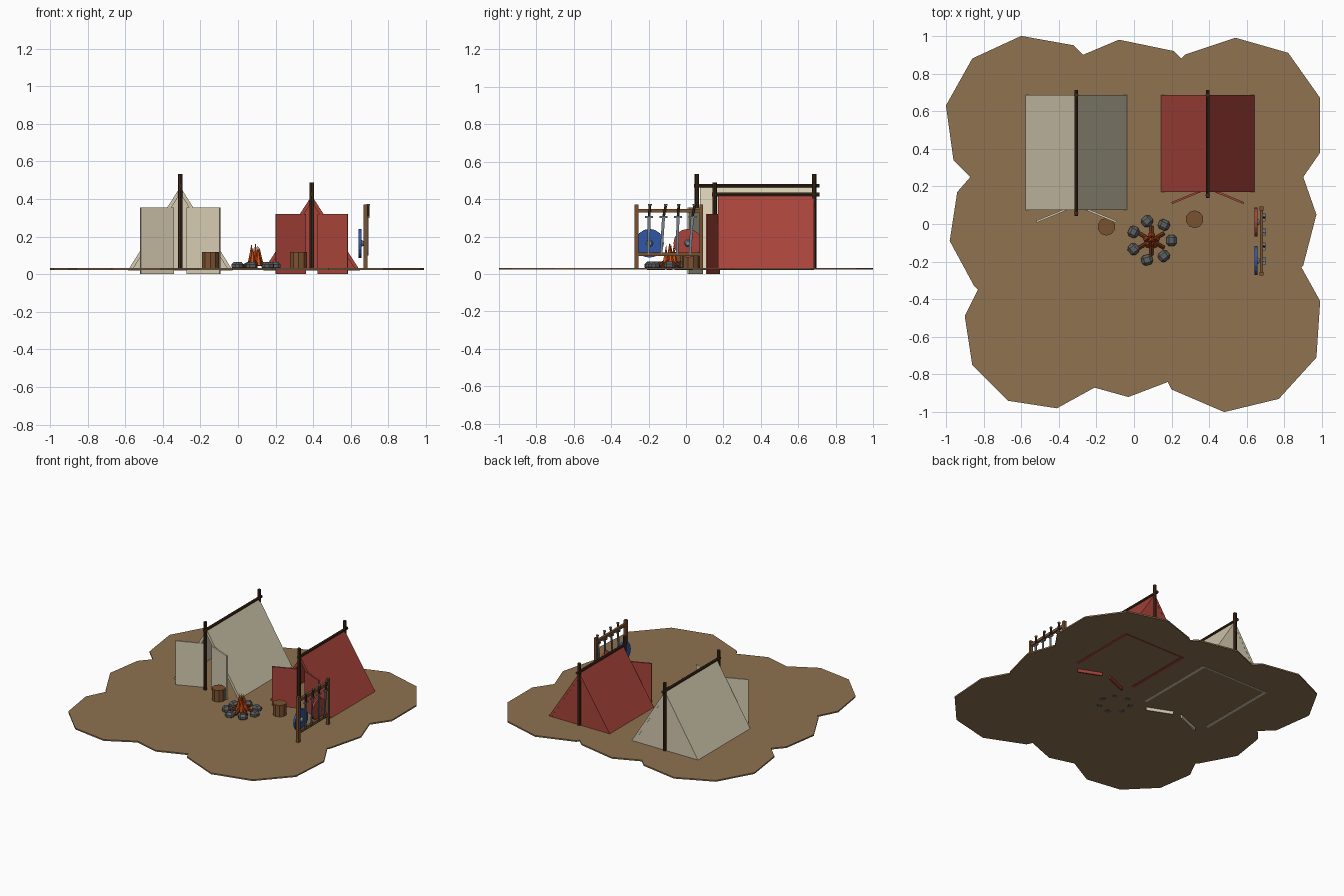
import bpy, bmesh, math
from mathutils import Vector, Matrix

cube = bpy.data.objects.get("Cube")
if cube:
    bpy.data.objects.remove(cube, do_unlink=True)


def material(name, hex_code):
    """Make one flat colour from an sRGB hex string."""
    srgb = [int(hex_code[i:i + 2], 16) / 255 for i in (0, 2, 4)]
    colour = [((c + 0.055) / 1.055) ** 2.4 for c in srgb] + [1]
    mat = bpy.data.materials.new(name)
    mat.use_nodes = True
    mat.diffuse_color = colour
    mat.node_tree.nodes["Principled BSDF"].inputs["Base Color"].default_value = colour
    return mat


SOIL = material("soil", "8E7250")
CANVAS = material("pale_canvas", "D6CCB2")
RED = material("red_cloth", "A8433A")
DARK = material("dark_wood", "422B1A")
WOOD = material("wood", "7A5230")
STONE = material("stone", "5F6062")
FLAME = material("flame", "DD5516")
EMBER = material("charred_log", "6E3318")
BLUE = material("blue_paint", "3157A8")
STEEL = material("steel", "78828C")


def finish(name, bm, mat):
    bmesh.ops.recalc_face_normals(bm, faces=bm.faces)
    mesh = bpy.data.meshes.new(name)
    bm.to_mesh(mesh)
    bm.free()
    mesh.materials.append(mat)
    obj = bpy.data.objects.new(name, mesh)
    bpy.context.collection.objects.link(obj)
    return obj


def box(name, centre, size, mat, turn=Matrix(), bevel=0):
    bm = bmesh.new()
    place = Matrix.Translation(centre) @ turn @ Matrix.Diagonal((*size, 1))
    bmesh.ops.create_cube(bm, size=1, matrix=place)
    if bevel:
        bmesh.ops.bevel(bm, geom=bm.edges[:], offset=bevel, segments=1, affect='EDGES')
    return finish(name, bm, mat)


def rod(name, start, end, radius, mat, tip=None, sides=8):
    """Cylinder or cone between two points."""
    start, end = Vector(start), Vector(end)
    axis = end - start
    turn = axis.to_track_quat('Z', 'Y').to_matrix().to_4x4()
    bm = bmesh.new()
    bmesh.ops.create_cone(bm, cap_ends=True, segments=sides, radius1=radius,
                          radius2=radius if tip is None else tip, depth=axis.length,
                          matrix=Matrix.Translation((start + end) / 2) @ turn)
    return finish(name, bm, mat)


def prism(name, outline, offset, mat):
    """Extrude a flat outline by an offset."""
    bm = bmesh.new()
    face = bm.faces.new([bm.verts.new(p) for p in outline])
    new = bmesh.ops.extrude_face_region(bm, geom=[face])["geom"]
    bmesh.ops.translate(bm, vec=offset, verts=[v for v in new if isinstance(v, bmesh.types.BMVert)])
    return finish(name, bm, mat)


GROUND = 0.033

# Ground patch with a scalloped rim
rim = [(-1, .63), (-.86, .88), (-.6, 1), (-.32, .95), (-.27, .9), (-.08, .98), (.21, .92),
       (.25, .88), (.27, .9), (.54, .99), (.82, .91), (.99, .67), (.99, .38), (.9, .25),
       (.97, .05), (.9, -.22), (.89, -.23), (.99, -.41), (.97, -.71), (.77, -.93), (.48, -1),
       (.2, -.88), (.18, -.84), (-.03, -.92), (-.21, -.87), (-.41, -.98), (-.67, -.94),
       (-.86, -.75), (-.9, -.49), (-.83, -.35), (-.85, -.33), (-.98, -.09), (-.94, .17),
       (-.87, .25), (-.96, .34)]
prism("ground", [(x, y, GROUND) for x, y in rim], (0, 0, -.01), SOIL)


def tent(label, x, front, half, peak, pole_top, flap_x, flap_width, flap_top, mat):
    back, foot, thick = .685, .021, .022
    inner = peak - thick * (peak - foot) / half
    # Two sloping cloth sides, open at the front
    section = [(-half, foot), (0, peak), (half, foot), (half - thick, foot), (0, inner), (thick - half, foot)]
    prism(label + "_tent_roof", [(x + u, front, z) for u, z in section], (0, back - front, 0), mat)
    # Closed back wall
    wall = [(-half, foot), (0, peak), (half, foot)]
    prism(label + "_tent_back", [(x + .98 * u, back - .012, z) for u, z in wall], (0, .011, 0), mat)
    # Door flaps swung outwards
    for side, word in ((-1, "right"), (1, "left")):
        turn = Matrix.Rotation(-side * math.radians(22.5), 4, 'Z')
        box(f"{label}_tent_{word}_flap", (x + side * flap_x, front - .026, flap_top / 2),
            (flap_width, .011, flap_top), mat, turn)
    # Poles and ridge beam
    for y, word in ((front - .017, "front"), (back, "back")):
        rod(f"{label}_tent_{word}_pole", (x, y, GROUND - .008), (x, y, pole_top), .012, DARK)
    rod(label + "_tent_ridge", (x, front - .032, peak + .007), (x, back + .028, peak + .007), .01, DARK)


tent("pale", -.307, .075, .278, .465, .533, .123, .192, .356, CANVAS)
tent("red", .392, .17, .256, .418, .488, .112, .172, .32, RED)

# Stump seats
for word, x, y in (("right", -.147, -.015), ("left", .322, .025)):
    rod(word + "_stump_seat", (x, y, GROUND - .005), (x, y, .118), .047, WOOD, sides=10)

# Campfire: stone ring, leaning logs and flames
fx, fy = .093, -.088


def around(angle, radius, z):
    return Vector((fx + radius * math.cos(angle), fy + radius * math.sin(angle), z))


for i in range(7):
    a = i * math.tau / 7
    box("fire_stone", around(a, .106, .044), (.055, .06, .044), STONE,
        Matrix.Rotation(a + .25 * (i % 3), 4, 'Z'), .014)
for i in range(6):
    a = (i + .5) * math.tau / 6
    rod("fire_log", around(a, .075, .04), around(a, -.005, .075), .012, EMBER, sides=6)
for i in range(5):
    a = i * math.tau / 5 + .3
    rod("flame", around(a, .027, .045), around(a, .022, .145 + .01 * (i % 3)), .019, FLAME, 0, 6)
rod("middle_flame", around(0, 0, .045), around(0, 0, .17), .022, FLAME, 0, 6)

# Weapon rack: posts and rails
rx = .678
for word, y in (("front", -.265), ("back", .082)):
    box(word + "_rack_post", (rx, y, .198), (.02, .02, .345), WOOD)
for word, z in (("upper", .338), ("lower", .105)):
    box(word + "_rack_rail", (rx, -.092, z), (.018, .36, .02), WOOD)

# Hanging swords, each slightly tilted
for i in range(4):
    y = -.197 + .077 * i
    lean = Vector((0, -.012 if i % 2 else -.004, 0))
    top, guard, point = (Vector((rx + .014, y, z)) for z in (.365, .305, .1))
    rod("sword_grip", guard, top - lean, .007, DARK, sides=6)
    rod("sword_pommel", top - lean, top - lean + Vector((0, 0, .008)), .01, STEEL, sides=6)
    box("sword_guard", guard, (.012, .042, .01), STEEL)
    blade = [guard + Vector((-.003, -.008, 0)), guard + Vector((-.003, .008, 0)),
             point + lean + Vector((-.003, .007, .02)), point + lean + Vector((-.003, 0, 0)),
             point + lean + Vector((-.003, -.007, .02))]
    prism("sword_blade", blade, (.006, 0, 0), STEEL)

# Round shields leaning on the near side of the rack
for word, y, mat in (("blue", -.195, BLUE), ("red", .01, RED)):
    rod(word + "_shield", (.641, y, .164), (.656, y, .164), .077, mat, sides=16)
    rod(word + "_shield_boss", (.656, y, .164), (.668, y, .164), .019, STEEL, .012, 10)
